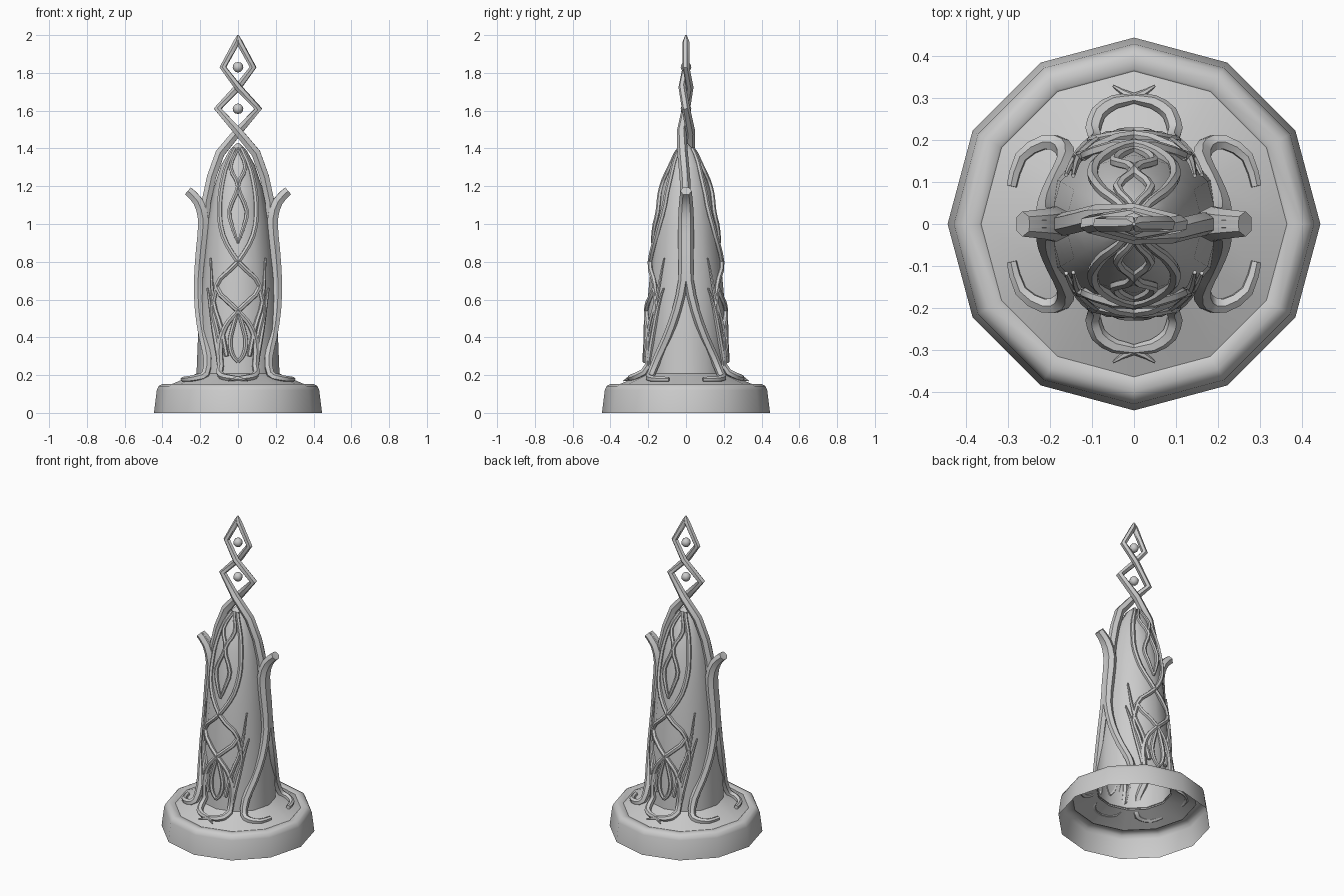
import bpy, bmesh, math
from mathutils import Vector

if "Cube" in bpy.data.objects:
    bpy.data.objects.remove(bpy.data.objects["Cube"])

grey = bpy.data.materials.new("plain_grey")
grey.use_nodes = True
grey.diffuse_color = (0.6, 0.6, 0.6, 1)
grey.node_tree.nodes["Principled BSDF"].inputs["Base Color"].default_value = (0.6, 0.6, 0.6, 1)


def add_mesh(name, mesh, angle=40):
    mesh.materials.clear()
    mesh.materials.append(grey)
    for p in mesh.polygons:
        p.use_smooth = True
    mesh.set_sharp_from_angle(angle=math.radians(angle))
    ob = bpy.data.objects.new(name, mesh)
    bpy.context.collection.objects.link(ob)
    return ob


def lathe(name, profile, sides=12):
    """Open shell turned about the z axis from (radius, height) points."""
    bm = bmesh.new()
    rings = []
    for r, z in profile:
        rings.append([bm.verts.new((r * math.cos(a), r * math.sin(a), z))
                      for a in (2 * math.pi * i / sides for i in range(sides))])
    for low, high in zip(rings, rings[1:]):
        for i in range(sides):
            j = (i + 1) % sides
            bm.faces.new((low[i], low[j], high[j], high[i]))
    mesh = bpy.data.meshes.new(name)
    bm.to_mesh(mesh)
    bm.free()
    return add_mesh(name, mesh)


def tubes(name, paths):
    """Tapered six-sided tubes through (x, y, z, radius) points."""
    cu = bpy.data.curves.new(name + "_path", "CURVE")
    cu.dimensions = "3D"
    cu.bevel_depth = 1
    cu.bevel_resolution = 1
    cu.use_fill_caps = True
    for path in paths:
        sp = cu.splines.new("POLY")
        sp.points.add(len(path) - 1)
        for pt, (x, y, z, r) in zip(sp.points, path):
            pt.co = (x, y, z, 1)
            pt.radius = r
    tmp = bpy.data.objects.new(name + "_path", cu)
    bpy.context.collection.objects.link(tmp)
    deps = bpy.context.evaluated_depsgraph_get()
    mesh = bpy.data.meshes.new_from_object(tmp.evaluated_get(deps))
    bpy.data.objects.remove(tmp)
    mesh.name = name
    return add_mesh(name, mesh, 55)


def smooth(points, steps=3):
    """Catmull-Rom resampling of points with any number of values."""
    pts = [Vector(p) for p in points]
    pts = [pts[0]] + pts + [pts[-1]]
    out = []
    for a, b, c, d in zip(pts, pts[1:], pts[2:], pts[3:]):
        for k in range(steps):
            t = k / steps
            out.append(b + 0.5 * t * ((c - a) + t * ((2 * a - 5 * b + 4 * c - d)
                       + t * (3 * (b - c) + d - a))))
    return out + [pts[-1]]


def flip(path, sx, sy):
    return [(x * sx, y * sy, z, r) for x, y, z, r in path]


def four(path):
    return [flip(path, sx, sy) for sx in (1, -1) for sy in (1, -1)]


# Hollow plinth with a sloping floor, and the tapering body
lathe("plinth", [(0.445, 0), (0.43, 0.12), (0.42, 0.142), (0.4, 0.153),
                 (0.37, 0.15), (0.365, 0.146), (0.215, 0.21)])
body = [(0.22, 0.2), (0.212, 0.4), (0.203, 0.6), (0.185, 0.8), (0.165, 1.0),
        (0.132, 1.18), (0.09, 1.31), (0.045, 1.39), (0.004, 1.43)]
lathe("body", body)


def body_radius(z):
    for (r0, z0), (r1, z1) in zip(body, body[1:]):
        if z <= z1:
            return r0 + (r1 - r0) * (z - z0) / (z1 - z0)
    return body[-1][0]


def wrap(points):
    """Lay (x, z, radius) points on the front of the body."""
    out = []
    for x, z, r in smooth(points):
        y = math.sqrt(max(body_radius(z) ** 2 - x * x, 0.0001))
        out.append((x, -y - 0.004, z, r))
    return out


# Side trunks: two legs merge upward and end in a stub
leg = smooth([(0.265, 0.003, 1.175, 0.027), (0.212, 0.006, 1.12, 0.03),
              (0.182, 0.01, 1.02, 0.032), (0.196, 0.011, 0.86, 0.03),
              (0.21, 0.015, 0.7, 0.026), (0.206, 0.05, 0.54, 0.025),
              (0.185, 0.1, 0.4, 0.025), (0.162, 0.15, 0.29, 0.024),
              (0.172, 0.185, 0.205, 0.022), (0.215, 0.195, 0.186, 0.019),
              (0.27, 0.16, 0.178, 0.016), (0.292, 0.09, 0.178, 0.013)], 2)
tubes("side_trunks", four([tuple(p) for p in leg]))

# Twin strands that cross twice to form the two diamonds of the finial
strand = [(0.18, 0, 0.98, 0.028), (0.168, 0, 1.12, 0.028), (0.14, -0.006, 1.25, 0.028),
          (0.095, -0.018, 1.375, 0.028), (0, -0.024, 1.49, 0.025), (-0.108, 0, 1.61, 0.022),
          (0, 0.02, 1.725, 0.02), (0.08, 0, 1.83, 0.019), (0.006, 0, 1.965, 0.018),
          (0, 0, 2.0, 0.004)]
tubes("finial_strands", [strand, flip(strand, -1, -1)])

# Beads hung in the diamonds
for name, z in (("lower_bead", 1.61), ("upper_bead", 1.83)):
    bm = bmesh.new()
    bmesh.ops.create_uvsphere(bm, u_segments=8, v_segments=6, radius=0.028)
    bmesh.ops.translate(bm, verts=bm.verts, vec=(0, 0, z))
    bead = bpy.data.meshes.new(name)
    bm.to_mesh(bead)
    bm.free()
    add_mesh(name, bead, 60)

# Long vines weaving down the front and back, curling into roots
vine = wrap([(0.02, 1.4, 0.01), (0.07, 1.28, 0.013), (0.098, 1.1, 0.014),
             (0.08, 0.94, 0.014), (0, 0.8, 0.014), (-0.115, 0.67, 0.014),
             (0, 0.54, 0.014), (0.065, 0.46, 0.015), (0.095, 0.36, 0.017),
             (0.092, 0.25, 0.018)])
root = smooth([(0.098, -0.225, 0.215, 0.019), (0.085, -0.265, 0.195, 0.019),
               (0.045, -0.292, 0.186, 0.017), (0, -0.3, 0.182, 0.012),
               (-0.05, -0.33, 0.17, 0.003)], 2)
tubes("long_vines", four(vine + [tuple(p) for p in root]))

# Leaf-shaped loops between the vines
tubes("upper_loops", four(wrap([(0.0, 1.4, 0.008), (0.04, 1.3, 0.011), (0, 1.2, 0.012),
                                (0.047, 1.07, 0.012), (0.025, 0.97, 0.011), (0, 0.9, 0.007)])))
tubes("lower_loops", four(wrap([(0, 0.54, 0.01), (0.022, 0.47, 0.012), (0.042, 0.38, 0.013),
                                (0.03, 0.31, 0.012), (0, 0.27, 0.009)])))

# Thin twigs branching to the sides
tubes("long_twigs", four(wrap([(0.06, 0.3, 0.012), (0.09, 0.45, 0.013),
                               (0.132, 0.6, 0.011), (0.145, 0.82, 0.005)])))
tubes("short_twigs", four(wrap([(0.095, 0.25, 0.014), (0.125, 0.42, 0.013),
                                (0.14, 0.52, 0.011), (0.162, 0.66, 0.005)])))
tubes("cross_twigs", four(wrap([(0.112, 0.67, 0.013), (0.135, 0.55, 0.012),
                                (0.112, 0.44, 0.012), (0.095, 0.34, 0.012)])))
